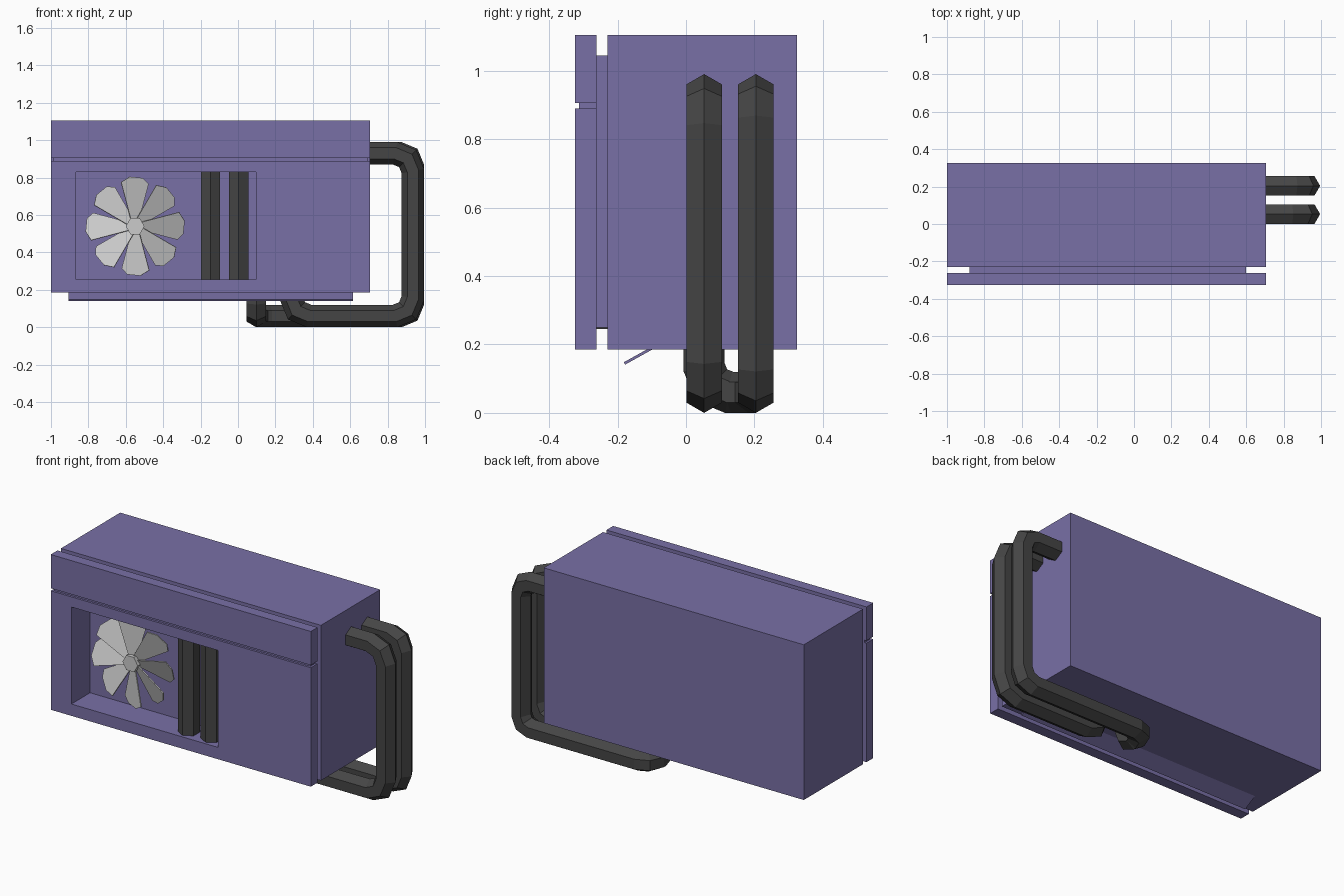
import bpy, bmesh
from math import radians, pi, cos, sin
from mathutils import Vector, Matrix

if "Cube" in bpy.data.objects:
    bpy.data.objects.remove(bpy.data.objects["Cube"])


def material(name, rgb):
    m = bpy.data.materials.new(name)
    m.diffuse_color = (*rgb, 1)
    m.use_nodes = True
    m.node_tree.nodes["Principled BSDF"].inputs["Base Color"].default_value = m.diffuse_color
    return m


PURPLE = material("purple_paint", (0.19, 0.16, 0.38))
DARK = material("dark_pipe", (0.06, 0.06, 0.06))


def make(name, bm, mat=None):
    bmesh.ops.recalc_face_normals(bm, faces=bm.faces)
    me = bpy.data.meshes.new(name)
    bm.to_mesh(me)
    bm.free()
    ob = bpy.data.objects.new(name, me)
    bpy.context.collection.objects.link(ob)
    if mat:
        me.materials.append(mat)
    return ob


def box(name, x, y, z, mat=PURPLE):
    bm = bmesh.new()
    bmesh.ops.create_cube(bm, size=1)
    for v in bm.verts:
        v.co = [a + (b - a) * (c + 0.5) for (a, b), c in zip((x, y, z), v.co)]
    return make(name, bm, mat)


def rounded(corners, r):
    """Replace each inner corner by a three-point bend."""
    pts = [Vector(p) for p in corners]
    out = [pts[0]]
    for a, p, b in zip(pts, pts[1:], pts[2:]):
        u, w = (a - p).normalized(), (b - p).normalized()
        k = 1 - cos(pi / 4)
        out += [p + u * r, p + (u + w) * r * k, p + w * r]
    return out + [pts[-1]]


def tube(name, path, side, radius=0.06, n=6):
    """Sweep a hexagon along a path with mitred joints."""
    bm = bmesh.new()
    d = [(b - a).normalized() for a, b in zip(path, path[1:])]
    side = Vector(side)
    other = d[0].cross(side)
    ring = [path[0] + radius * (cos(2 * pi * i / n) * side + sin(2 * pi * i / n) * other)
            for i in range(n)]
    rows = [[bm.verts.new(c) for c in ring]]
    for i, p in enumerate(path[1:], 1):
        nrm = d[i - 1] + d[min(i, len(d) - 1)]
        ring = [c + d[i - 1] * ((p - c).dot(nrm) / d[i - 1].dot(nrm)) for c in ring]
        rows.append([bm.verts.new(c) for c in ring])
    for a, b in zip(rows, rows[1:]):
        for j in range(n):
            k = (j + 1) % n
            bm.faces.new((a[j], a[k], b[k], b[j]))
    bm.faces.new(rows[0])
    bm.faces.new(rows[-1])
    return make(name, bm, DARK)


# Housing, neck and two-piece front panel
body = box("housing", (-1, 0.705), (-0.23, 0.325), (0.185, 1.105))
neck = box("front_neck", (-0.88, 0.6), (-0.262, -0.23), (0.25, 1.045))
lower = box("front_panel_lower", (-1, 0.705), (-0.325, -0.262), (0.185, 0.89))
box("front_panel_upper", (-1, 0.705), (-0.325, -0.262), (0.905, 1.105))
box("panel_groove", (-0.988, 0.693), (-0.312, -0.262), (0.89, 0.905))

# Recessed window through panel and neck into the housing
cutter = box("window_cutter", (-0.865, 0.095), (-0.4, -0.15), (0.255, 0.83), None)
cutter.hide_render = True
cutter.hide_viewport = True
for ob in (body, neck, lower):
    mod = ob.modifiers.new("window", 'BOOLEAN')
    mod.operation = 'DIFFERENCE'
    mod.object = cutter
    mod.solver = 'EXACT'

# Tilted air flap under the housing
flap = box("air_flap", (-0.905, 0.615), (0, 0.11), (0, 0.008))
flap.location = (0, -0.178, 0.141)
flap.rotation_euler.x = radians(29)

# Fan: eight pitched blades and a hexagonal hub
bm = bmesh.new()
outline = [(-0.022, 0.03), (0.022, 0.03), (0.078, 0.225), (0.045, 0.258), (-0.03, 0.265), (-0.08, 0.235)]
for i in range(8):
    front = [bm.verts.new((x, 0, z)) for x, z in outline]
    f = bm.faces.new(front)
    ext = bmesh.ops.extrude_face_region(bm, geom=[f], use_keep_orig=True)
    back = [g for g in ext["geom"] if isinstance(g, bmesh.types.BMVert)]
    bmesh.ops.translate(bm, verts=back, vec=(0, 0.006, 0))
    m = Matrix.Rotation(i * pi / 4, 4, 'Y') @ Matrix.Rotation(radians(22), 4, 'Z')
    bmesh.ops.transform(bm, matrix=m, verts=front + back)
fan = make("fan_blades", bm)
fan.location = (-0.55, -0.2, 0.54)
bm = bmesh.new()
bmesh.ops.create_cone(bm, cap_ends=True, segments=6, radius1=0.05, radius2=0.05, depth=0.08,
                      matrix=Matrix.Rotation(pi / 2, 4, 'X') @ Matrix.Rotation(pi / 2, 4, 'Z'))
bmesh.ops.rotate(bm, verts=bm.verts, cent=(0, 0, 0), matrix=Matrix.Rotation(
    pi / 6 if abs(max(v.co.x for v in bm.verts) - 0.05) > 0.002 else 0, 3, 'Y'))
hub = make("fan_hub", bm)
hub.location = (-0.55, -0.185, 0.54)

# Upright pipes in the window
for i, x in enumerate((-0.147, 0.003)):
    tube(f"window_pipe_{i + 1}", [Vector((x, -0.25, 0.245)), Vector((x, -0.25, 0.84))], (0, 1, 0))

# Outside pipes: the front one rises directly, the rear one hooks forward first
Y1, Y2 = 0.053, 0.204
run = lambda y: [(0.66, y, 0.93), (0.935, y, 0.93), (0.935, y, 0.06)]
tube("front_outer_pipe", rounded(run(Y1) + [(0.285, Y1, 0.06), (0.285, Y1, 0.22)], 0.095), (0, 0, 1))
tube("rear_outer_pipe", rounded(run(Y2) + [(0.098, Y2, 0.06), (0.098, Y1, 0.06), (0.098, Y1, 0.22)], 0.073),
     (0, 0, 1))
